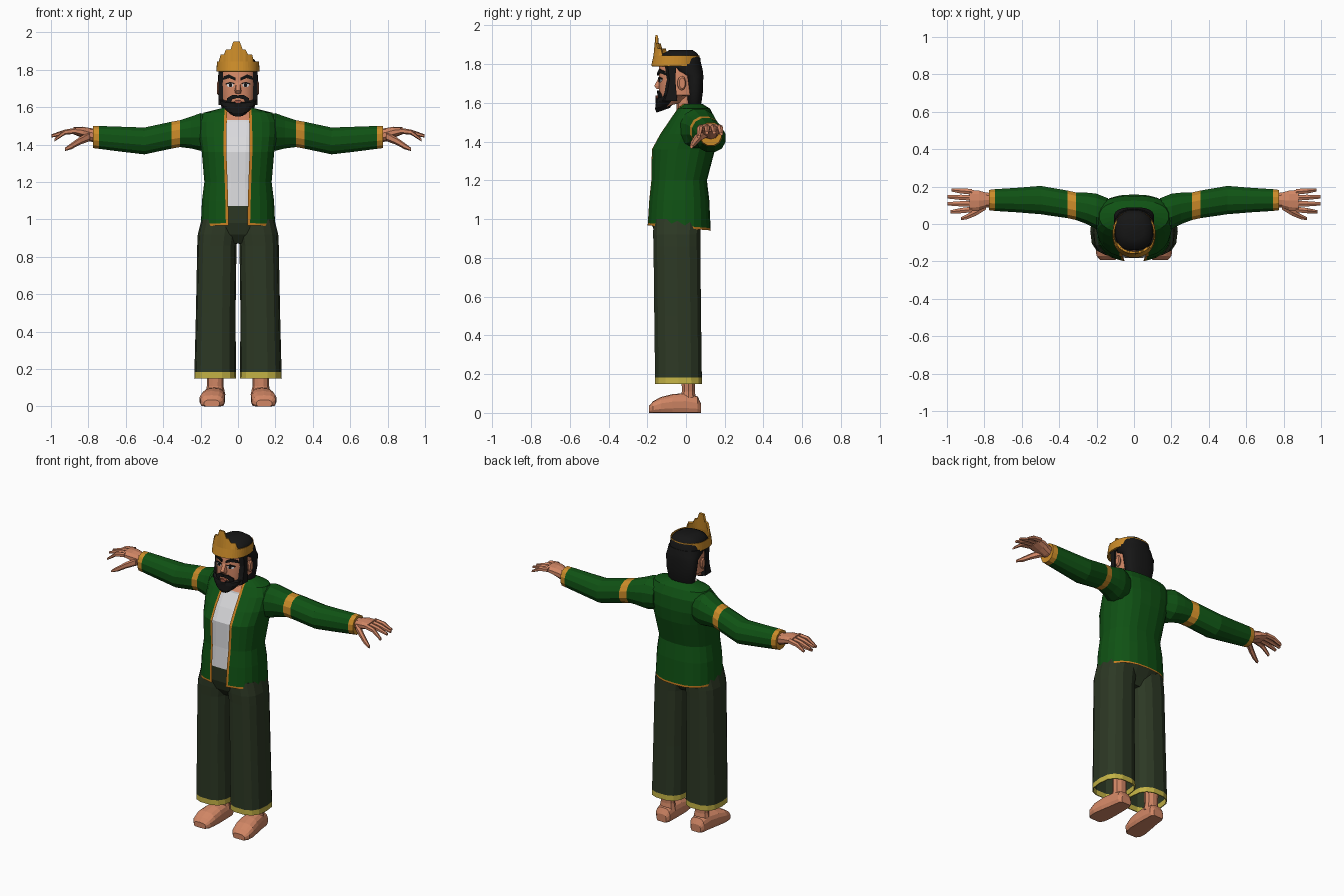
import bpy, bmesh, math
from math import sin, cos, pi, asin

if "Cube" in bpy.data.objects:
    bpy.data.objects.remove(bpy.data.objects["Cube"])

COLORS = {
    "skin": (0.64, 0.24, 0.13), "hair_black": (0.008, 0.008, 0.008),
    "jacket_green": (0.005, 0.085, 0.007), "trouser_green": (0.026, 0.04, 0.018),
    "gold": (0.6, 0.26, 0.022), "hem_yellow": (0.55, 0.45, 0.06),
    "shirt_white": (0.7, 0.7, 0.72), "lip_brown": (0.35, 0.09, 0.055),
    "trim_orange": (0.55, 0.2, 0.015),
}
MATS = {}
for key, c in COLORS.items():
    MATS[key] = bpy.data.materials.new(key)
    MATS[key].diffuse_color = (*c, 1)


def spow(v, p):
    return math.copysign(abs(v) ** p, v)


def angles(n):
    return [2 * pi * (i + 0.5) / n for i in range(n)]


def ring_z(z, rx, yf, yb, n=20, p=0.8, cx=0, tilt=0, ts=None):
    """Horizontal section; angle 0 faces the front."""
    cy, ry = (yf + yb) / 2, (yb - yf) / 2
    out = []
    for t in ts or angles(n):
        y = cy - ry * spow(cos(t), p)
        out.append((cx + rx * spow(sin(t), p), y, z + tilt * (y - yf)))
    return out


def ring_x(x, cy, cz, ry, rz, n=10, p=0.9):
    return [(x, cy + ry * spow(cos(t), p), cz + rz * spow(sin(t), p)) for t in angles(n)]


def loft(name, rings, mats, pick=None, closed=True, caps=(True, True), sx=1, smooth=False):
    """Skin a list of rings; pick(row, column) returns a material index."""
    bm = bmesh.new()
    rows = [[bm.verts.new((sx * x, y, z)) for x, y, z in r] for r in rings]
    n = len(rings[0])
    for i in range(len(rows) - 1):
        for j in range(n if closed else n - 1):
            k = (j + 1) % n
            f = bm.faces.new((rows[i][j], rows[i][k], rows[i + 1][k], rows[i + 1][j]))
            f.material_index = pick(i, j) if pick else 0
    for use, r, i in ((caps[0], rows[0], 0), (caps[1], rows[-1], len(rows) - 2)):
        if use and closed:
            bm.faces.new(r).material_index = pick(i, 0) if pick else 0
    bmesh.ops.recalc_face_normals(bm, faces=bm.faces[:])
    me = bpy.data.meshes.new(name)
    bm.to_mesh(me)
    bm.free()
    ob = bpy.data.objects.new(name, me)
    bpy.context.collection.objects.link(ob)
    for m in mats:
        me.materials.append(MATS[m])
    if smooth:
        bpy.context.view_layer.objects.active = ob
        ob.select_set(True)
        bpy.ops.object.shade_smooth_by_angle(angle=math.radians(35))
        ob.select_set(False)
    return ob


def face_y(x):
    return -0.035 - 0.105 * max(0, 1 - (abs(x) / 0.095) ** 2.5) ** 0.4


def plate(name, pts, mat, off=0.004, sx=1):
    """Thin shape laid on the curved face, outlined in x and z."""
    front = [(x, face_y(x) - off, z) for x, z in pts]
    back = [(x, face_y(x) + 0.004, z) for x, z in pts]
    loft(name, [back, front], [mat], sx=sx)


def oval(cx, cz, rx, rz, n=10):
    return [(cx + rx * cos(t), cz + rz * sin(t)) for t in angles(n)]


# Jacket: open front, edge columns and bottom row are trim
JACKET = [  # z, half width, front, back, half opening
    (0.968, .2, -.2, .128, .05), (0.98, .2, -.199, .127, .05), (1.1, .194, -.192, .12, .053),
    (1.2, .181, -.182, .108, .056), (1.36, .195, -.18, .15, .062), (1.44, .208, -.135, .158, .062),
    (1.52, .212, -.08, .15, .06), (1.57, .185, -.045, .125, .058), (1.595, .085, -.025, .085, .055)]
rings = []
for i, (z, rx, yf, yb, g) in enumerate(JACKET):
    t0, t1 = (asin((w / rx) ** 1.25) for w in (g, g + .015))
    half = [t0] + [t1 + (pi - t1) * k / 10 for k in range(11)]
    ts = half + [2 * pi - t for t in reversed(half[:-1])]
    rings.append(ring_z(z, rx, yf, yb, ts=ts, tilt=-.08 if i < 2 else 0))
last = len(rings[0]) - 2
loft("jacket", rings, ["jacket_green", "trim_orange"],
     lambda i, j: int(i == 0 or j in (0, last)), closed=False)

# Torso inside the jacket: trousers, shirt, then bare upper chest
TORSO = [(.87, .12, -.12, .03), (.92, .18, -.16, .06), (.98, .188, -.18, .1),
         (1.07, .183, -.183, .105)] + [(z, rx - .014, yf + .009, yb - .014)
                                      for z, rx, yf, yb, g in JACKET[3:7]]
TORSO += [(1.53, .19, -.068, .13), (1.56, .16, -.042, .11), (1.582, .07, -.02, .07)]
loft("shirt_torso", [ring_z(*r) for r in TORSO], ["trouser_green", "shirt_white", "skin"],
     lambda i, j: 0 if i < 3 else 1 if i < 8 else 2)

# Neck
loft("neck", [ring_z(z, .056, a, b, 12) for z, a, b in
              ((1.53, -.05, .06), (1.59, -.05, .05), (1.68, -.07, .04))], ["skin"], smooth=True)

# Head
HEAD = [(1.57, .05, -.135, 0), (1.6, .078, -.14, .03), (1.64, .095, -.14, .07),
        (1.7, .095, -.14, .07), (1.79, .095, -.14, .07), (1.83, .08, -.12, .06)]
loft("head", [ring_z(*r, n=32, tilt=.3 if r[0] < 1.62 else 0) for r in HEAD], ["skin"], smooth=True)

# Hair: crown of the head and long back
loft("hair_top", [ring_z(*r, n=24) for r in
                  ((1.78, .104, -.128, .08), (1.83, .102, -.14, .075),
                   (1.855, .088, -.12, .06), (1.873, .055, -.085, .035))], ["hair_black"], smooth=True)
loft("hair_back", [ring_z(*r, n=20) for r in
                   ((1.575, .075, .015, .072), (1.6, .09, .005, .08), (1.66, .1, 0, .088),
                    (1.74, .107, -.012, .09), (1.765, .107, -.07, .088), (1.8, .105, -.1, .08))],
     ["hair_black"], smooth=True)

# Beard, rising toward the jaw
loft("beard", [ring_z(*r, n=24, tilt=k) for r, k in
               (((1.55, .032, -.152, -.085), .35), ((1.568, .068, -.16, -.04), .45),
                ((1.6, .094, -.156, -.035), .45), ((1.622, .1, -.15, -.04), .4))],
     ["hair_black"])

# Crown: tall stepped front with one peak
def crown_top(t):
    d = abs((t + .1 + pi) % (2 * pi) - pi)
    return 1.95 if d < .2 else 1.908 if d < .5 else 1.882 if d < 0.95 else 1.845

ts = angles(48)
low = ring_z(1.79, .115, -.18, .07, p=.9, ts=ts)
mid = ring_z(1.845, .113, -.168, .07, p=.9, ts=ts)
top = [(x * .97, y + .01 if y < -.05 else y, crown_top(t))
       for (x, y, z), t in zip(mid, ts)]
crown = loft("crown", [low, mid, top], ["gold"], caps=(False, False))
wall = crown.modifiers.new("wall", "SOLIDIFY")
wall.thickness = .012

# Facial details in the middle
loft("nose", [[(-.01, -.138, 1.735), (.01, -.138, 1.735), (.01, -.13, 1.735), (-.01, -.13, 1.735)],
              [(-.012, -.164, 1.688), (.012, -.164, 1.688), (.02, -.13, 1.688), (-.02, -.13, 1.688)],
              [(-.01, -.152, 1.673), (.01, -.152, 1.673), (.018, -.13, 1.673), (-.018, -.13, 1.673)]],
     ["skin"])
plate("lower_lip", oval(0, 1.63, .02, .009), "lip_brown", .0185)
plate("chin_beard", [(-.018, 1.6), (.018, 1.6), (.018, 1.622), (-.018, 1.622)], "hair_black", .017)

for sx, side in ((1, "left"), (-1, "right")):
    # Eyes, brows, moustache, sideburns, ears
    plate(side + "_eye", oval(.042, 1.717, .019, .011), "shirt_white", .003, sx)
    plate(side + "_pupil", oval(.04, 1.717, .009, .01, 8), "hair_black", .005, sx)
    plate(side + "_upper_lid", [(.02, 1.724), (.042, 1.727), (.066, 1.72), (.066, 1.727),
                                (.042, 1.735), (.02, 1.729)], "hair_black", .006, sx)
    plate(side + "_brow", [(.014, 1.742), (.045, 1.755), (.082, 1.745), (.076, 1.764),
                           (.05, 1.775), (.014, 1.757)], "hair_black", .009, sx)
    plate(side + "_moustache", [(0, 1.65), (.03, 1.642), (.045, 1.615), (.066, 1.615),
                                (.058, 1.648), (.03, 1.665), (0, 1.663)], "hair_black", .009, sx)
    loft(side + "_sideburn", [[(.08, a, z), (.105, a + .015, z), (.105, b, z), (.08, b, z)]
                              for z, a, b in ((1.61, -.125, -.045), (1.66, -.11, -.05),
                                              (1.72, -.1, -.055), (1.8, -.11, -.05))],
         ["hair_black"], sx=sx)
    loft(side + "_ear", [ring_x(.085, -.03, 1.7, .016, .028), ring_x(.106, -.022, 1.702, .022, .037),
                         ring_x(.113, -.02, 1.702, .015, .028)], ["skin"], sx=sx)

    # Sleeve with armband and cuff
    SLEEVE = [(.14, .06, 1.465, .08, .09), (.2, .067, 1.467, .098, .104), (.25, .083, 1.464, .087, .088),
              (.31, .095, 1.458, .076, .074), (.355, .105, 1.45, .076, .074), (.5, .128, 1.419, .078, .074),
              (.62, .128, 1.428, .068, .069), (.742, .128, 1.438, .06, .063), (.775, .128, 1.44, .056, .061)]
    loft(side + "_sleeve", [ring_x(*r, n=12) for r in SLEEVE], ["jacket_green", "gold"],
         lambda i, j: int(i in (3, 7)), sx=sx)

    # Hand
    loft(side + "_palm", [ring_x(*r) for r in
                          ((.75, .128, 1.445, .038, .036), (.79, .128, 1.452, .042, .036),
                           (.83, .125, 1.465, .056, .03), (.88, .125, 1.474, .06, .019))],
         ["skin"], sx=sx)
    FINGERS = [(.172, .182, .975, 1.44), (.14, .145, .997, 1.447), (.108, .108, .997, 1.445),
               (.078, .065, .98, 1.425)]
    for k, (y0, y1, tip, z1) in enumerate(FINGERS):
        loft(f"{side}_finger_{k + 1}", [ring_x(.865, y0, 1.474, .017, .016, 6),
                                        ring_x(.925, (y0 + y1) / 2, 1.466, .016, .014, 6),
                                        ring_x(tip, y1, z1, .01, .008, 6)], ["skin"], sx=sx)
    loft(side + "_thumb", [ring_x(.79, .1, 1.445, .025, .026, 6), ring_x(.845, .062, 1.42, .02, .021, 6),
                           ring_x(.89, .04, 1.392, .016, .017, 6), ring_x(.925, .028, 1.374, .009, .009, 6)],
         ["skin"], sx=sx)

    # Trouser leg, open below, with hem band
    LEG = [(.15, .112, -.162, .085, .122), (.183, .111, -.162, .084, .122), (.5, .106, -.166, .08, .119),
           (.86, .105, -.17, .076, .113), (.92, .108, -.172, .076, .107), (1.0, .1, -.17, .08, .095)]
    leg = loft(side + "_trouser_leg", [ring_z(z, rx, a, b, 14, .75, cx) for z, rx, a, b, cx in LEG],
               ["trouser_green", "hem_yellow"], lambda i, j: int(i == 0), caps=(False, True), sx=sx)
    leg.modifiers.new("cloth", "SOLIDIFY").thickness = .006

    # Ankle and foot
    loft(side + "_ankle", [ring_z(z, r, .012 - r * .8, .012 + r * .8, 10, 1, .122)
                           for z, r in ((.06, .055), (.11, .044), (.4, .05))], ["skin"], sx=sx)
    FOOT = [(.077, .123, .035, .05), (.06, .123, .05, .085), (0, .126, .056, .102),
            (-.07, .132, .064, .097), (-.13, .138, .068, .082), (-.17, .14, .062, .06), (-.192, .14, .042, .035)]
    loft(side + "_foot", [[(cx + rx * spow(cos(t), .7), y, max(0, h * (.42 + .58 * spow(sin(t), .8))))
                           for t in angles(14)] for y, cx, rx, h in FOOT], ["skin"], sx=sx)

for m in bpy.data.materials:
    if m.users and not m.is_grease_pencil:
        m.use_nodes = True
        m.node_tree.nodes["Principled BSDF"].inputs["Base Color"].default_value = m.diffuse_color
